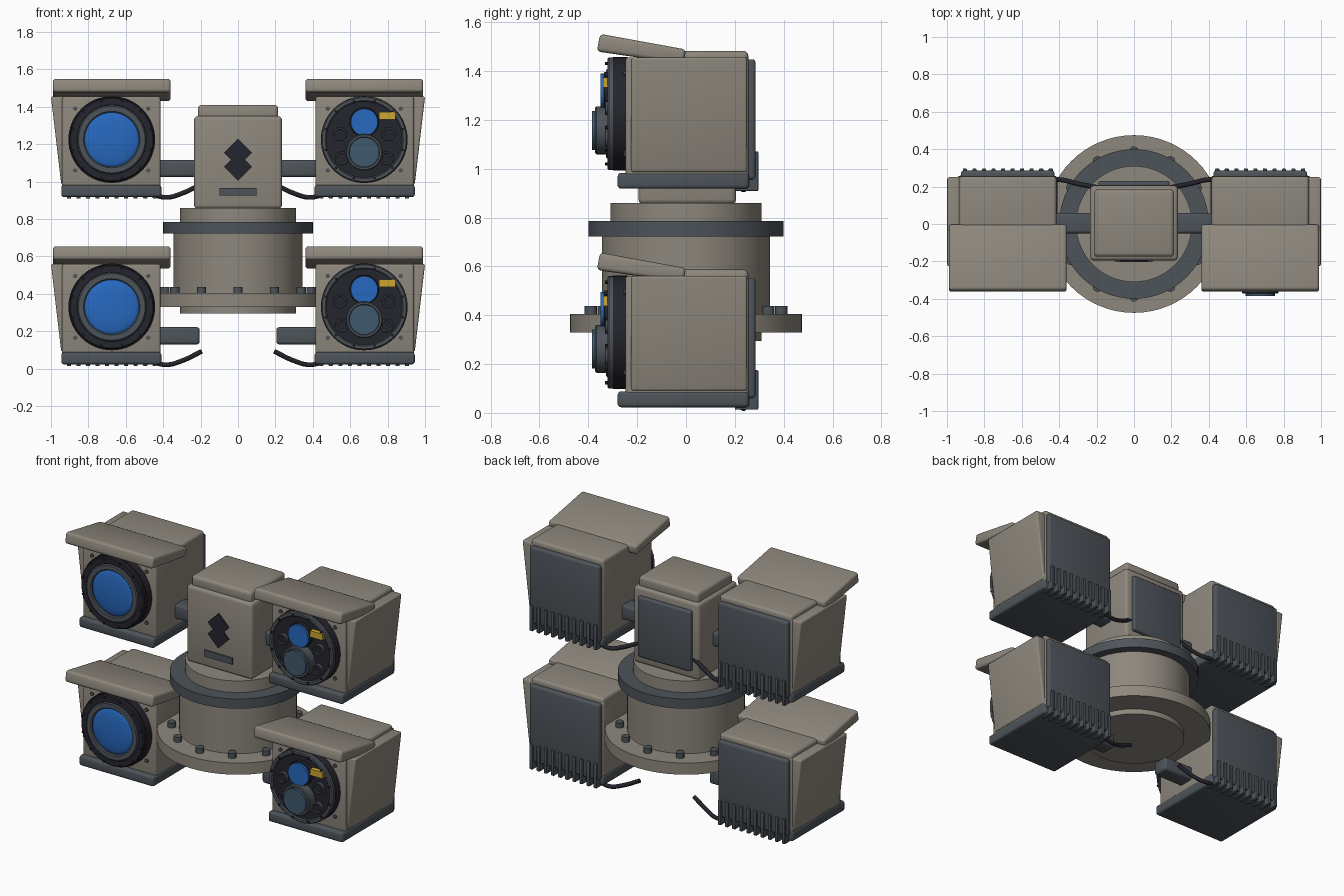
import bpy, bmesh, math
from mathutils import Vector, Matrix

if "Cube" in bpy.data.objects:
    bpy.data.objects.remove(bpy.data.objects["Cube"])


def mat(name, rgb):
    m = bpy.data.materials.new(name)
    m.diffuse_color = (*rgb, 1)
    m.use_nodes = True
    m.node_tree.nodes["Principled BSDF"].inputs["Base Color"].default_value = m.diffuse_color
    return m


TAUPE = mat("taupe paint", (0.27, 0.245, 0.205))
GREY = mat("dark grey", (0.075, 0.088, 0.102))
BLACK = mat("black", (0.018, 0.018, 0.026))
BLUE = mat("blue glass", (0.02, 0.14, 0.52))
STEEL = mat("blue grey glass", (0.05, 0.10, 0.15))
YELLOW = mat("yellow", (0.62, 0.38, 0.03))


def finish(name, bm, m, bevel=0.0):
    bmesh.ops.recalc_face_normals(bm, faces=bm.faces)
    me = bpy.data.meshes.new(name)
    bm.to_mesh(me)
    bm.free()
    me.materials.append(m)
    ob = bpy.data.objects.new(name, me)
    bpy.context.collection.objects.link(ob)
    bpy.context.view_layer.objects.active = ob
    ob.select_set(True)
    if bevel:
        mod = ob.modifiers.new("Bevel", 'BEVEL')
        mod.width, mod.segments = bevel, 3
        bpy.ops.object.modifier_apply(modifier="Bevel")
    bpy.ops.object.shade_smooth_by_angle(angle=math.radians(35))
    ob.select_set(False)
    return ob


def box(name, x, y, z, m, bevel=0.0):
    bm = bmesh.new()
    bmesh.ops.create_cube(bm, size=1)
    for v in bm.verts:
        v.co = [(a + b) / 2 + c * abs(b - a) for (a, b), c in zip((x, y, z), v.co)]
    return finish(name, bm, m, bevel)


def prism(name, pts, lo, hi, axis, m, bevel=0.0):
    """Extrude a 2D outline: axis x takes (y, z), axis y takes (x, z)."""
    bm = bmesh.new()
    put = (lambda p, t: (t, *p)) if axis == 'x' else (lambda p, t: (p[0], t, p[1]))
    a = [bm.verts.new(put(p, lo)) for p in pts]
    b = [bm.verts.new(put(p, hi)) for p in pts]
    bm.faces.new(a)
    bm.faces.new(b)
    for i in range(len(a)):
        j = (i + 1) % len(a)
        bm.faces.new((a[i], a[j], b[j], b[i]))
    return finish(name, bm, m, bevel)


def lathe(name, profile, centre, m, forward=False, n=48):
    """Spin (radius, height) pairs about z, or about -y when forward."""
    bm = bmesh.new()
    rings = []
    for r, h in profile:
        if r == 0:
            rings.append([bm.verts.new((0, 0, h))] * n)
        else:
            rings.append([bm.verts.new((r * math.cos(i * math.tau / n),
                                        r * math.sin(i * math.tau / n), h)) for i in range(n)])
    for p, q in zip(rings, rings[1:]):
        for i in range(n):
            j = (i + 1) % n
            bm.faces.new(dict.fromkeys((p[i], p[j], q[j], q[i])))
    if forward:
        bmesh.ops.rotate(bm, verts=bm.verts, matrix=Matrix.Rotation(math.pi / 2, 3, 'X'))
    bmesh.ops.translate(bm, verts=bm.verts, vec=Vector(centre))
    return finish(name, bm, m)


def disc(name, r, lo, hi, centre, m, forward=False, n=48):
    return lathe(name, [(0, lo), (r, lo), (r, hi), (0, hi)], centre, m, forward, n)


def ring(name, r0, r1, lo, hi, centre, m, n=48):
    c = min(0.006, (r1 - r0) / 4)
    return lathe(name, [(r0, lo), (r1, lo), (r1, hi - c), (r1 - c, hi), (r0 + c, hi),
                        (r0, hi - c), (r0, lo)], centre, m, True, n)


def cable(name, pts, r):
    cu = bpy.data.curves.new(name, 'CURVE')
    cu.dimensions = '3D'
    cu.bevel_depth, cu.bevel_resolution, cu.use_fill_caps = r, 3, True
    sp = cu.splines.new('BEZIER')
    sp.bezier_points.add(len(pts) - 1)
    for b, p in zip(sp.bezier_points, pts):
        b.co = p
        b.handle_left_type = b.handle_right_type = 'AUTO'
    cu.materials.append(BLACK)
    bpy.context.collection.objects.link(bpy.data.objects.new(name, cu))


# central pedestal
disc("base_plug", 0.31, 0.295, 0.34, (0, 0, 0), TAUPE, n=64)
disc("base_flange", 0.475, 0.33, 0.405, (0, 0, 0), TAUPE, n=64)
disc("drum", 0.345, 0.40, 0.73, (0, 0, 0), TAUPE, n=64)
disc("bearing_ring", 0.40, 0.722, 0.785, (0, 0, 0), GREY, n=64)
disc("turntable", 0.31, 0.78, 0.86, (0, 0, 0), TAUPE, n=64)
for i in range(12):
    a = i * math.tau / 12
    disc("flange_bolt", 0.025, 0.40, 0.438, (0.39 * math.cos(a), 0.39 * math.sin(a), 0), GREY, n=12)

# central head
box("head", (-0.235, 0.235), (-0.195, 0.205), (0.855, 1.35), TAUPE, 0.02)
box("head_cap", (-0.215, 0.215), (-0.175, 0.185), (1.33, 1.41), TAUPE, 0.02)
box("head_back_panel", (-0.19, 0.19), (0.19, 0.23), (0.91, 1.30), GREY, 0.012)
box("head_front_plate", (-0.10, 0.10), (-0.204, -0.19), (0.925, 0.967), GREY)
for z in (1.155, 1.08):
    prism("diamond_plate", [(-0.075, z), (0, z - 0.075), (0.075, z), (0, z + 0.075)],
          -0.204, -0.195, 'y', BLACK)


def pod(s, z):
    """One sensor housing; s is the side, z the height offset."""
    cx, cz = s * 0.675, z + 0.33

    def sx(a, b):
        return sorted((s * a, s * b))

    # housing shell
    box("pod_body", sx(0.415, 0.94), (-0.248, 0.255), (z + 0.07, z + 0.56), TAUPE, 0.012)
    box("pod_roof", sx(0.415, 0.935), (-0.10, 0.255), (z + 0.50, z + 0.587), TAUPE, 0.018)
    prism("pod_cheek", [(s * 0.92, z + 0.09), (s * 0.945, z + 0.09),
                        (s * 1.0, z + 0.56), (s * 0.92, z + 0.56)], -0.225, 0.25, 'y', TAUPE, 0.01)
    prism("pod_hood", [(-0.365, z + 0.585), (-0.01, z + 0.533), (0, z + 0.593), (-0.352, z + 0.657)],
          *sx(0.36, 0.99), 'x', TAUPE, 0.016)
    box("pod_base", sx(0.41, 0.945), (-0.28, 0.258), (z + 0.023, z + 0.088), GREY, 0.014)
    # back panel and cooling fins
    box("pod_back_panel", sx(0.425, 0.925), (0.24, 0.285), (z + 0.06, z + 0.553), GREY, 0.014)
    for i in range(10):
        x = s * (0.445 + i * 0.051)
        box("cooling_fin", (x - 0.011, x + 0.011), (0.20, 0.296), (z + 0.014, z + 0.175), GREY, 0.004)
    # support arm and cable
    box("support_arm", sx(0.205, 0.43), (-0.05, 0.06), (z + 0.13, z + 0.222), GREY, 0.015)
    cable("pod_cable", [(s * x, y, z + h) for x, y, h in
                        ((0.46, 0.24, 0.035), (0.38, 0.235, 0.021), (0.30, 0.215, 0.042),
                         (0.195, 0.195, 0.092))], 0.013)
    # housing screws
    for dx in (-0.195, 0.195):
        for dz in (-0.165, 0.165):
            disc("corner_screw", 0.012, 0.24, 0.256, (cx + dx, 0, cz + dz), GREY, True, 10)

    c = (cx, 0, cz)
    disc("lens_barrel", 0.232, 0.24, 0.298, c, BLACK, True, 64)
    if s < 0:
        # single large lens
        ring("lens_outer_ring", 0.18, 0.226, 0.29, 0.322, c, BLACK, 64)
        ring("lens_inner_ring", 0.145, 0.184, 0.29, 0.328, c, GREY, 64)
        lathe("lens_glass", [(0.16, 0.29)] + [(0.15 * math.cos(t * math.pi / 12),
              0.308 + 0.022 * math.sin(t * math.pi / 12)) for t in range(6)] + [(0, 0.33)],
              c, BLUE, True, 48)
    else:
        # cluster of small sensors
        ring("sensor_rim", 0.203, 0.230, 0.29, 0.322, c, GREY, 64)
        disc("sensor_face", 0.206, 0.29, 0.312, c, BLACK, True, 64)
        low, top = (cx, 0, cz - 0.068), (cx, 0, cz + 0.093)
        ring("main_lens_tube", 0.078, 0.098, 0.30, 0.372, low, GREY)
        disc("main_lens_glass", 0.08, 0.30, 0.385, low, STEEL, True)
        ring("upper_lens_tube", 0.070, 0.078, 0.30, 0.335, top, BLACK)
        disc("upper_lens_glass", 0.072, 0.30, 0.35, top, BLUE, True)
        for dx, dz in ((-0.13, 0.03), (0.13, 0.03), (-0.12, -0.10), (0.12, -0.10)):
            p = (cx + dx, 0, cz + dz)
            ring("small_sensor_rim", 0.025, 0.036, 0.30, 0.332, p, GREY, 24)
            disc("small_sensor", 0.027, 0.30, 0.322, p, BLACK, True, 24)
        box("yellow_module", (cx + 0.08, cx + 0.167), (-0.34, -0.30), (cz + 0.107, cz + 0.148), YELLOW)
    # rim screws
    for i in range(12):
        a = (i + 0.5) * math.tau / 12
        disc("rim_screw", 0.007, 0.315, 0.332,
             (cx + 0.213 * math.cos(a), 0, cz + 0.213 * math.sin(a)), BLACK, True, 8)


for side in (-1, 1):
    for height in (0, 0.895):
        pod(side, height)
